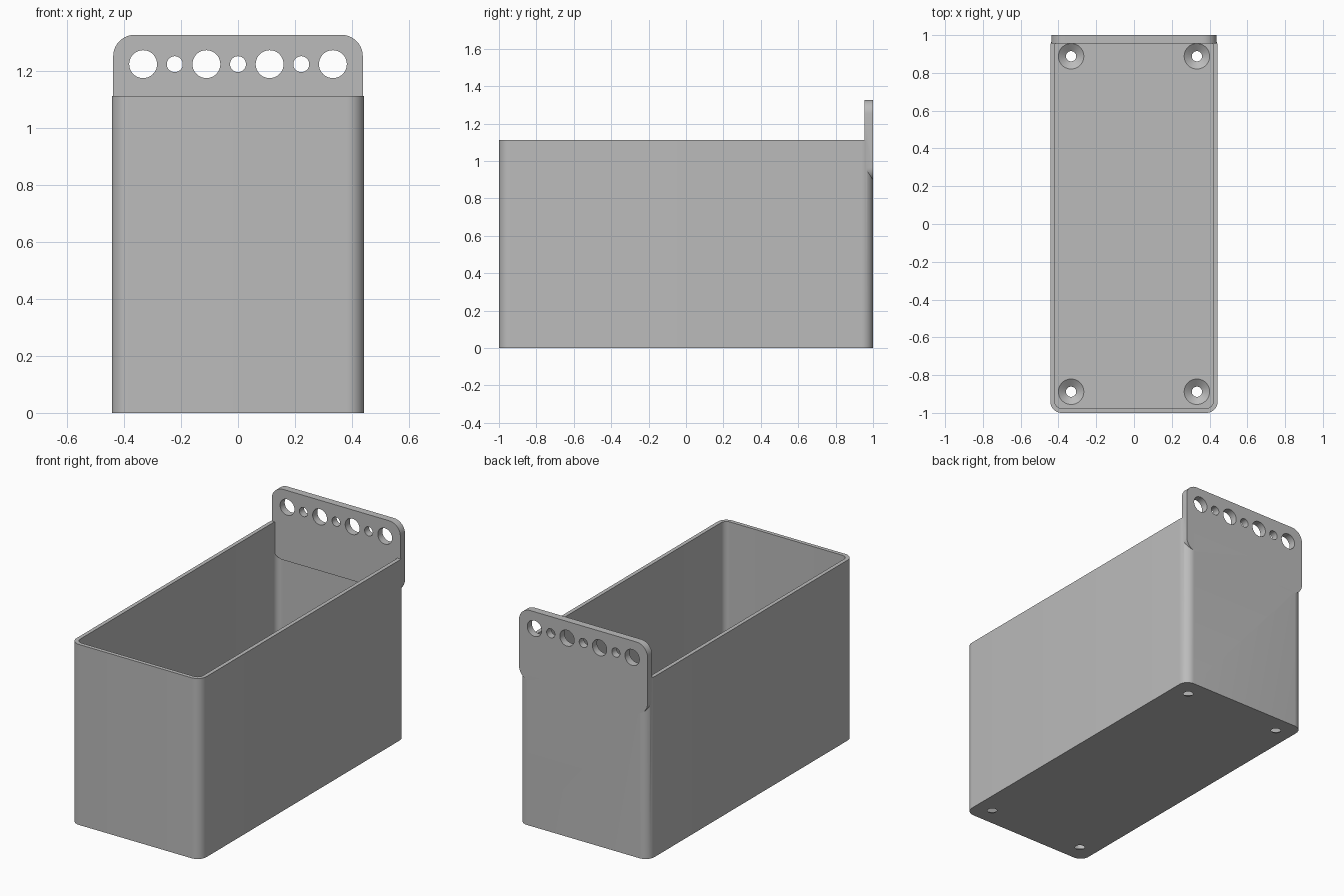
import bpy, bmesh, math
from mathutils import Matrix, Vector

cube = bpy.data.objects.get("Cube")
if cube:
    bpy.data.objects.remove(cube, do_unlink=True)

grey = bpy.data.materials.new("plain grey")
grey.use_nodes = True
COLOUR = (0.5, 0.5, 0.5, 1)
grey.diffuse_color = COLOUR
grey.node_tree.nodes["Principled BSDF"].inputs["Base Color"].default_value = COLOUR


def add_object(name, bm):
    bmesh.ops.recalc_face_normals(bm, faces=bm.faces)
    mesh = bpy.data.meshes.new(name)
    bm.to_mesh(mesh)
    bm.free()
    mesh.materials.append(grey)
    obj = bpy.data.objects.new(name, mesh)
    bpy.context.collection.objects.link(obj)
    return obj


def rounded_slab(name, half_w, half_h, radius, low, high, turn=Matrix(), steps=10):
    """Rounded rectangle in XY, extruded from low to high, then transformed."""
    bm = bmesh.new()
    corners = [(1, 1), (-1, 1), (-1, -1), (1, -1)]
    outline = []
    for i, (sx, sy) in enumerate(corners):
        for k in range(steps + 1):
            a = math.pi / 2 * (i + k / steps)
            outline.append(bm.verts.new((sx * (half_w - radius) + radius * math.cos(a),
                                         sy * (half_h - radius) + radius * math.sin(a), low)))
    face = bm.faces.new(outline)
    top = bmesh.ops.extrude_face_region(bm, geom=[face])
    moved = [v for v in top["geom"] if isinstance(v, bmesh.types.BMVert)]
    bmesh.ops.translate(bm, verts=moved, vec=(0, 0, high - low))
    bm.transform(turn)
    return add_object(name, bm)


def round_cutter(name, r1, r2, depth, matrix):
    bm = bmesh.new()
    bmesh.ops.create_cone(bm, cap_ends=True, segments=40, radius1=r1, radius2=r2,
                          depth=depth, matrix=matrix)
    return add_object(name, bm)


def combine(target, other, operation):
    """Apply one exact boolean and remove the helper."""
    other.hide_render = True
    mod = target.modifiers.new("shape", "BOOLEAN")
    mod.operation, mod.solver, mod.object = operation, "EXACT", other
    bpy.ops.object.select_all(action="DESELECT")
    bpy.context.view_layer.objects.active = target
    target.select_set(True)
    bpy.ops.object.modifier_apply(modifier=mod.name)
    bpy.data.objects.remove(other, do_unlink=True)


WIDTH, HEIGHT, FLOOR = 0.443, 1.112, 0.03

# Open box
box = rounded_slab("storage_box", WIDTH, 1.0, 0.06, 0, HEIGHT)
cavity = rounded_slab("cavity_cutter", WIDTH - 0.024, 0.976, 0.036, FLOOR, HEIGHT + 0.1)
combine(box, cavity, "DIFFERENCE")

# Hanging plate standing at the back
PLATE_LOW, PLATE_HIGH = 0.892, 1.327
upright = Matrix.Translation((0, 0, (PLATE_LOW + PLATE_HIGH) / 2)) @ Matrix.Rotation(math.pi / 2, 4, "X")
plate = rounded_slab("hanging_plate", 0.438, (PLATE_HIGH - PLATE_LOW) / 2, 0.075,
                     -1.0, -0.955, upright)
combine(box, plate, "UNION")

# Alternating large and small holes along the plate
for i in range(-3, 4):
    radius = 0.049 if i % 2 else 0.028
    place = Matrix.Translation((i * 0.111, 0.98, 1.224)) @ Matrix.Rotation(math.pi / 2, 4, "X")
    combine(box, round_cutter("hole_cutter", radius, radius, 0.2, place), "DIFFERENCE")

# Countersunk screw holes in the floor
for sx in (-1, 1):
    for sy in (-1, 1):
        spot = Vector((sx * 0.333, sy * 0.888, 0))
        combine(box, round_cutter("screw_cutter", 0.027, 0.027, 0.2,
                                  Matrix.Translation(spot)), "DIFFERENCE")
        spot.z = FLOOR - 0.01
        combine(box, round_cutter("sink_cutter", 0.027, 0.081, 0.04,
                                  Matrix.Translation(spot)), "DIFFERENCE")

bpy.ops.object.shade_smooth_by_angle(angle=math.radians(30))
